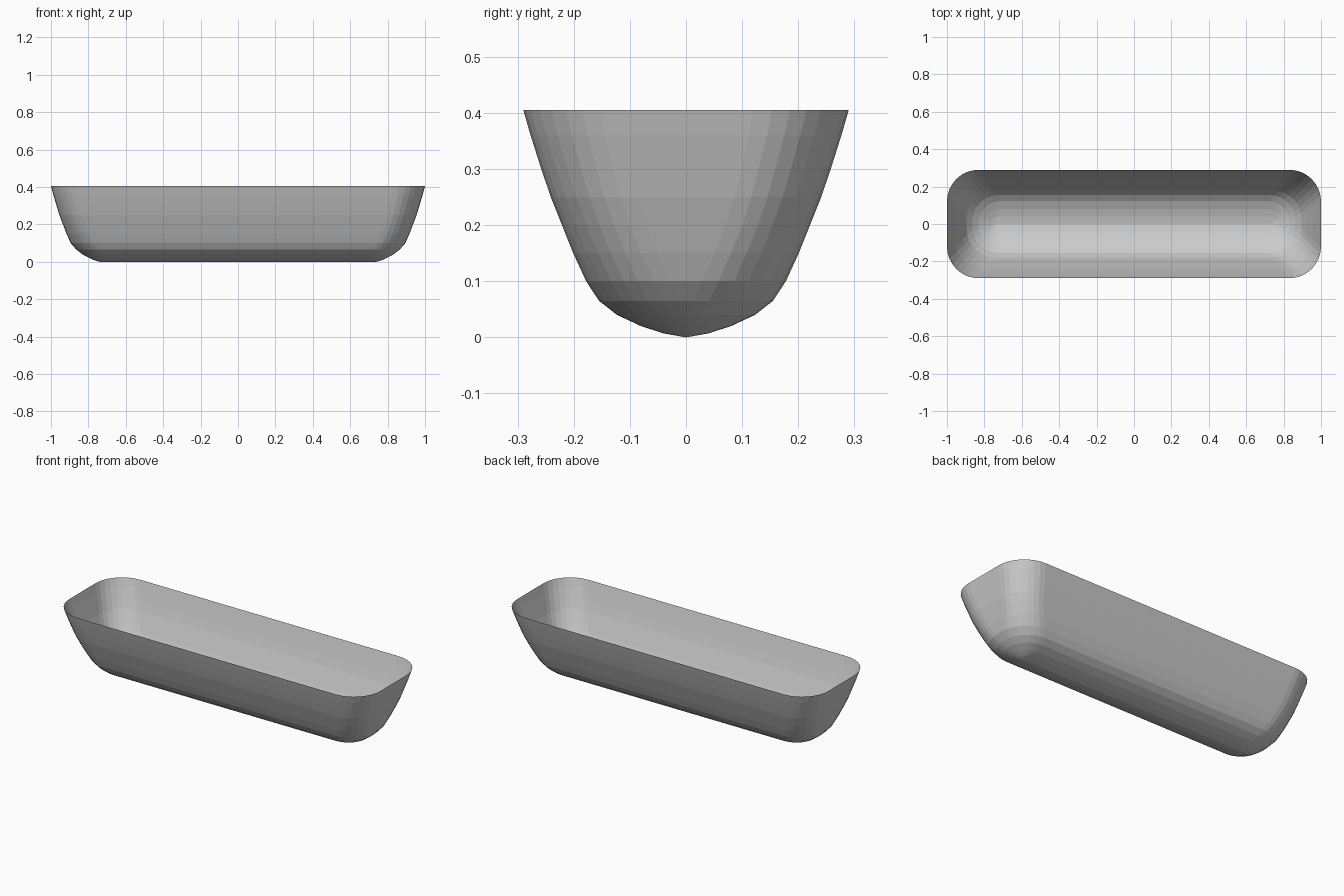
import bpy, bmesh, math

if "Cube" in bpy.data.objects:
    bpy.data.objects.remove(bpy.data.objects["Cube"])

# Tub section: height, half length, half width, corner radius
PROFILE = [
    (0.405, 1.0, 0.29, 0.17), (0.36, 0.988, 0.277, 0.165),
    (0.30, 0.970, 0.258, 0.16), (0.25, 0.955, 0.241, 0.155),
    (0.20, 0.936, 0.221, 0.15), (0.15, 0.917, 0.201, 0.15),
    (0.10, 0.895, 0.178, 0.15), (0.065, 0.864, 0.155, 0.14),
    (0.04, 0.832, 0.123, 0.118), (0.02, 0.795, 0.08, 0.08),
    (0.007, 0.765, 0.04, 0.04), (0.0, 0.74, 0.0, 0.0),
]
STEPS = 8  # segments per rounded corner


def rounded_ring(z, a, b, r):
    pts = []
    for k, (sx, sy) in enumerate([(1, 1), (-1, 1), (-1, -1), (1, -1)]):
        for i in range(STEPS + 1):
            t = math.pi / 2 * (k + i / STEPS)
            pts.append((sx * (a - r) + r * math.cos(t),
                        sy * (b - r) + r * math.sin(t), z))
    return pts


# Open shell lofted down from the rim to the keel line
bm = bmesh.new()
rings = [[bm.verts.new(p) for p in rounded_ring(*row)] for row in PROFILE]
n = len(rings[0])
for top, low in zip(rings, rings[1:]):
    for i in range(n):
        j = (i + 1) % n
        bm.faces.new((top[j], top[i], low[i], low[j]))
bmesh.ops.remove_doubles(bm, verts=bm.verts, dist=1e-5)
bmesh.ops.dissolve_degenerate(bm, dist=1e-5, edges=bm.edges)

mesh = bpy.data.meshes.new("tub_shell")
bm.to_mesh(mesh)
bm.free()
tub = bpy.data.objects.new("tub_shell", mesh)
bpy.context.collection.objects.link(tub)
